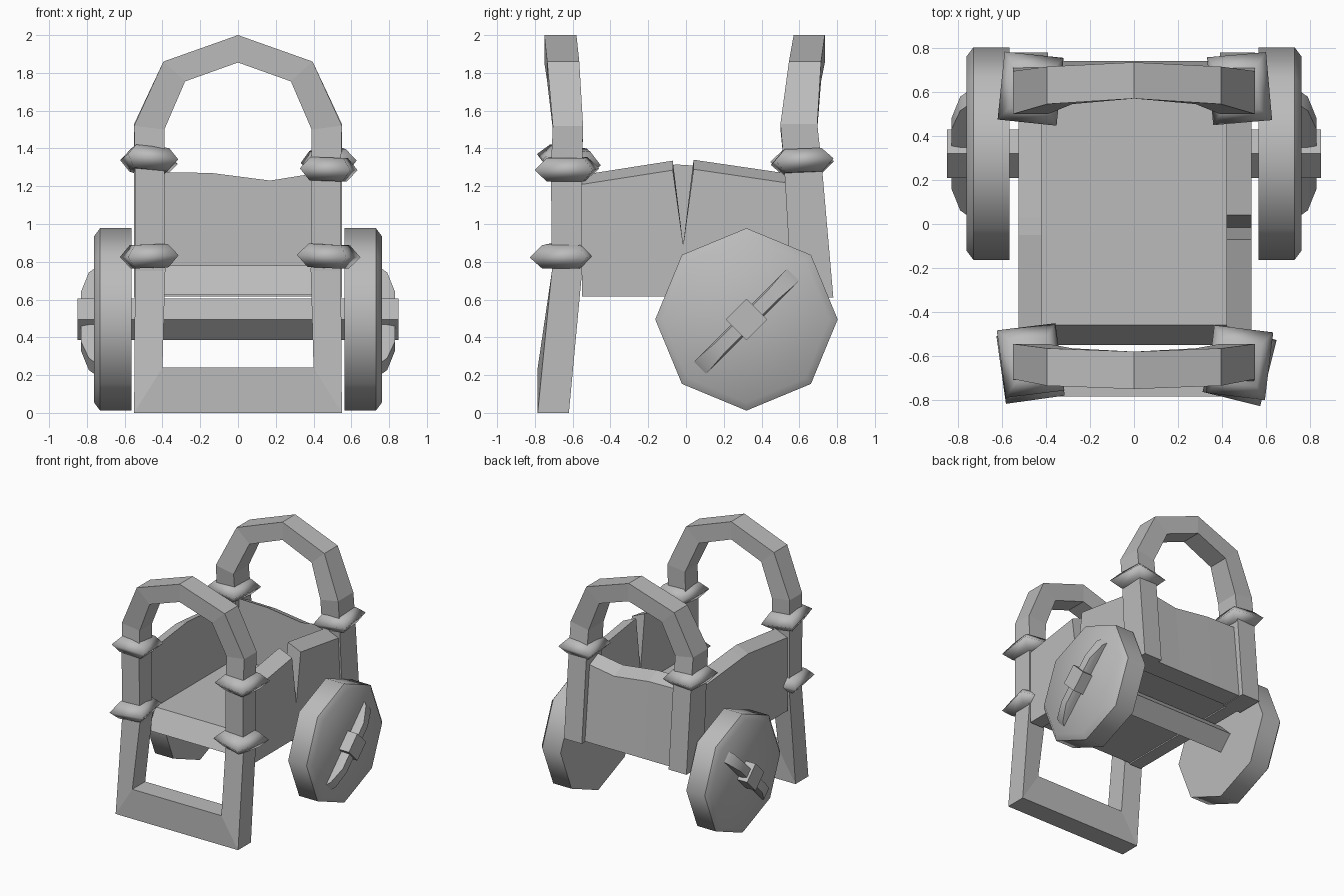
import bpy, bmesh, math
from math import cos, sin, radians

cube = bpy.data.objects.get("Cube")
if cube:
    bpy.data.objects.remove(cube, do_unlink=True)

grey = bpy.data.materials.new("plain_grey")
grey.use_nodes = True
grey.diffuse_color = (0.5, 0.5, 0.5, 1)
grey.node_tree.nodes["Principled BSDF"].inputs["Base Color"].default_value = (0.5, 0.5, 0.5, 1)


def loft(name, rings, loop=False, smooth=0):
    """Bridge equal-sized point rings; cap the ends unless they form a loop."""
    bm = bmesh.new()
    vs = [[bm.verts.new(p) for p in ring] for ring in rings]
    n = len(vs[0])
    pairs = list(zip(vs, vs[1:])) + ([(vs[-1], vs[0])] if loop else [])
    for a, b in pairs:
        for i in range(n):
            j = (i + 1) % n
            bm.faces.new((a[i], a[j], b[j], b[i]))
    if not loop:
        bm.faces.new(vs[0])
        bm.faces.new(vs[-1])
    bmesh.ops.recalc_face_normals(bm, faces=bm.faces)
    mesh = bpy.data.meshes.new(name)
    bm.to_mesh(mesh)
    bm.free()
    mesh.materials.append(grey)
    ob = bpy.data.objects.new(name, mesh)
    bpy.context.collection.objects.link(ob)
    if smooth:
        bpy.ops.object.select_all(action='DESELECT')
        ob.select_set(True)
        bpy.context.view_layer.objects.active = ob
        bpy.ops.object.shade_smooth_by_angle(angle=radians(smooth))
    return ob


def arch(name, rows, loop):
    """Square beam; rows give outer x,z, inner x,z and y range of one half."""
    def ring(s, r):
        xo, zo, xi, zi, y0, y1 = r
        return [(s * xo, y0, zo), (s * xo, y1, zo), (s * xi, y1, zi), (s * xi, y0, zi)]
    loft(name, [ring(1, r) for r in rows] + [ring(-1, r) for r in rows[-2::-1]], loop)


# Front frame (closed loop with bottom bar) and rear hoop
arch("front_frame", [
    (.55, 0, .40, .24, -.785, -.62), (.545, .75, .385, .75, -.71, -.55),
    (.545, 1.3, .39, 1.3, -.715, -.55), (.55, 1.52, .39, 1.5, -.705, -.545),
    (.395, 1.86, .28, 1.755, -.735, -.565), (0, 2, 0, 1.855, -.75, -.58)], True)
arch("rear_hoop", [
    (.55, .61, .39, .61, .56, .78), (.55, 1.3, .39, 1.3, .52, .72),
    (.55, 1.53, .39, 1.5, .50, .695), (.395, 1.86, .28, 1.755, .545, .715),
    (0, 2, 0, 1.855, .57, .735)], False)


# Side walls: outline in y,z with the inner top edge raised
def side_wall(name, x_out, x_in, outline, lift):
    loft(name, [[(x_out, y, z) for y, z in outline],
                [(x_in, y, z + (lift if z > 1 else 0)) for y, z in outline]])


side_wall("left_wall", .535, .42, [
    (-.55, .615), (.62, .615), (.62, 1.205), (.04, 1.29),
    (-.015, .89), (-.07, 1.285), (-.55, 1.21)], .05)
side_wall("right_wall", -.525, -.42, [
    (-.55, .615), (.62, .615), (.62, 1.21), (.03, 1.265), (-.05, 1.27), (-.55, 1.21)], .045)

# Rear wall with a dipped top edge
top = [(.42, 1.27), (.17, 1.23), (-.14, 1.27), (-.42, 1.275)]
loft("rear_wall", [[(x, .57, .615), (x, .74, .615), (x, .68, z - .05), (x, .57, z)]
                   for x, z in top])

# Floor slab with sloped front edge
loft("floor", [[(x, -.55, .625), (x, .60, .625), (x, .60, .78), (x, -.46, .78)]
               for x in (-.42, .42)])


# Wheels, axle and tapered cross bars
def disc(x, r, sides):
    step = 2 * math.pi / sides
    return [(x, .32 + r * cos(i * step), .495 + r * sin(i * step)) for i in range(sides)]


def bar_ring(x, half_len, half_wid):
    d = math.sqrt(.5)
    corners = [(1, 1), (1, -1), (-1, -1), (-1, 1)]
    return [(x, .32 + d * (a * half_len - b * half_wid), .485 + d * (a * half_len + b * half_wid))
            for a, b in corners]


loft("axle", [disc(-.85, .11, 4), disc(.85, .11, 4)], smooth=89)
for side, s in (("left", 1), ("right", -1)):
    loft(side + "_wheel", [disc(s * .565, .483, 8), disc(s * .73, .483, 8),
                           disc(s * .762, .44, 8)], smooth=50)
    loft(side + "_wheel_bar", [bar_ring(s * .75, .36, .045), bar_ring(s * .79, .32, .045),
                               bar_ring(s * .83, .19, .035)], smooth=60)


# Flared collars wrapped round the posts
def collar(name, x, y, z, tilt_x, tilt_y, turn):
    rings = [[(a * hx, b * hy, h) for a, b in ((1, 1), (-1, 1), (-1, -1), (1, -1))]
             for hx, hy, h in ((.088, .098, -.062), (.135, .155, 0), (.088, .098, .062))]
    ob = loft(name, rings, smooth=100)
    ob.location = (x, y, z)
    ob.rotation_euler = (radians(tilt_x), radians(tilt_y), radians(turn))


collar("front_left_upper_collar", .48, -.63, 1.29, 0, 2, -7)
collar("front_right_upper_collar", -.47, -.62, 1.34, -6, 6, 7)
collar("front_left_lower_collar", .48, -.645, .83, 0, 3, -14)
collar("front_right_lower_collar", -.47, -.645, .83, 0, -2, 8)
collar("rear_left_collar", .48, .615, 1.33, 2, -5, 5)
collar("rear_right_collar", -.47, .615, 1.33, -2, 3, -6)
